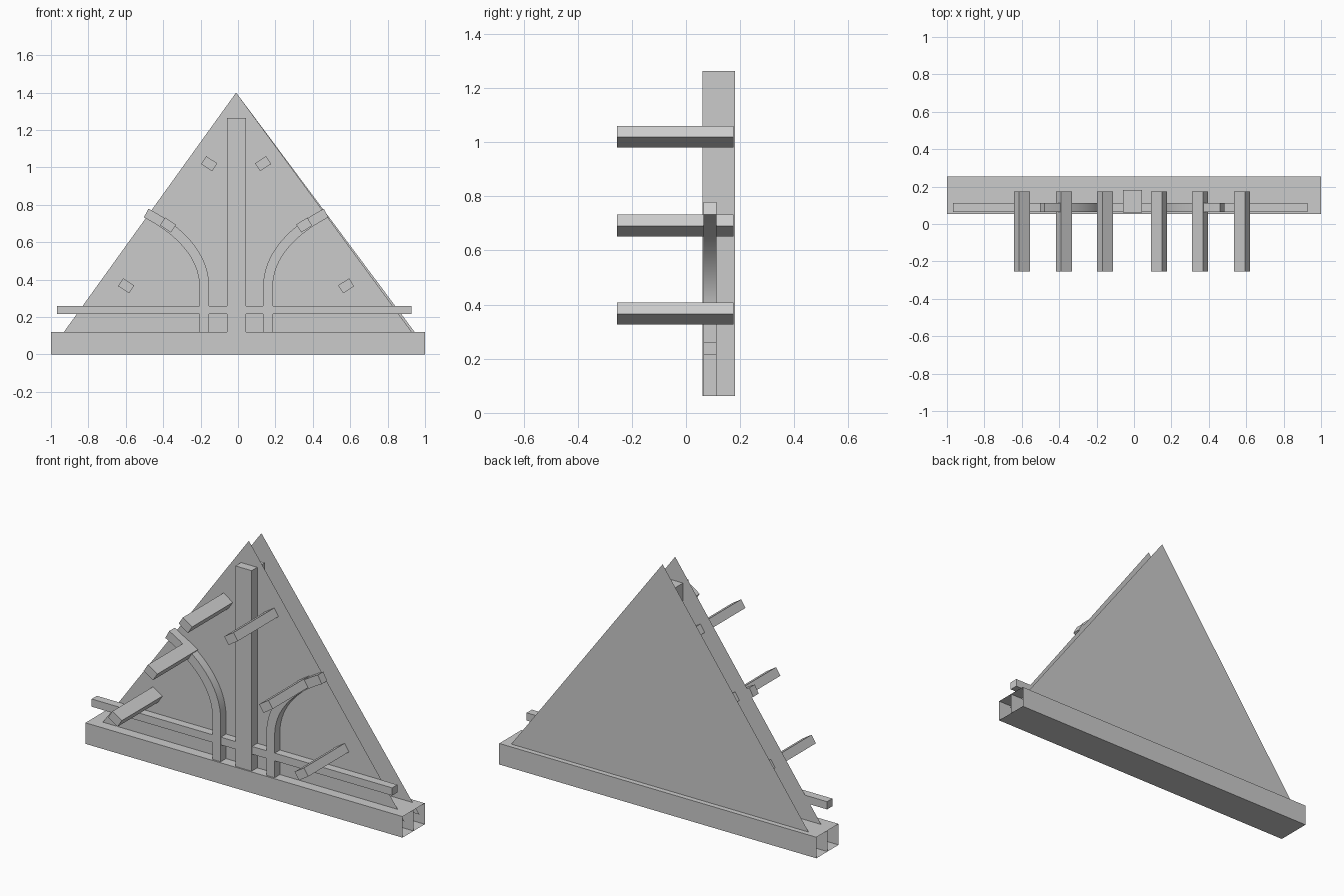
import bpy, bmesh, math
from mathutils import Vector, Matrix
from mathutils.geometry import interpolate_bezier

if "Cube" in bpy.data.objects:
    bpy.data.objects.remove(bpy.data.objects["Cube"])

CX = -0.01  # symmetry line of the truss parts


def add_object(name, bm):
    bmesh.ops.recalc_face_normals(bm, faces=bm.faces[:])
    me = bpy.data.meshes.new(name)
    bm.to_mesh(me)
    bm.free()
    ob = bpy.data.objects.new(name, me)
    bpy.context.collection.objects.link(ob)
    return ob


def box(name, center, size, angle=0.0):
    bm = bmesh.new()
    bmesh.ops.create_cube(bm, size=1, matrix=Matrix.Translation(center)
                          @ Matrix.Rotation(angle, 4, 'Y') @ Matrix.Diagonal((*size, 1)))
    return add_object(name, bm)


def panel(name, y, pts):
    bm = bmesh.new()
    bm.faces.new([bm.verts.new((x, y, z)) for x, z in pts])
    return add_object(name, bm)


# Hollow base beam: thin walls, open ends, one middle web
bm = bmesh.new()
Y0, Y1, H = 0.054, 0.254, 0.12
bmesh.ops.create_cube(bm, size=1, matrix=Matrix.Translation((0, (Y0 + Y1) / 2, H / 2))
                      @ Matrix.Diagonal((2, Y1 - Y0, H, 1)))
ends = [f for f in bm.faces if abs(f.normal.x) > 0.9]
bmesh.ops.delete(bm, geom=ends, context='FACES_ONLY')
add_object("base_beam", bm)
panel("base_beam_web", (Y0 + Y1) / 2, [(-1, 0), (1, 0), (1, H), (-1, H)])

# Thin gable panels, set into the beam
panel("front_gable_panel", 0.112, [(-0.972, 0.063), (0.971, 0.063), (CX, 1.4)])
panel("rear_gable_panel", 0.225, [(-0.972, 0.063), (0.987, 0.063), (CX, 1.4)])

# Central post and horizontal tie bar
box("king_post", (-0.008, 0.121, 0.663), (0.102, 0.119, 1.2))
box("tie_bar", (-0.021, 0.0885, 0.238), (1.895, 0.047, 0.044))


# Curved braces: straight leg, then a bend out to the roof edge
def brace(name, side):
    curve = interpolate_bezier(Vector((0.17, 0.36, 0)), Vector((0.17, 0.53, 0)),
                               Vector((0.304, 0.664, 0)), Vector((0.481, 0.756, 0)), 17)
    path = [Vector((0.17, 0.063, 0))] + curve
    bm = bmesh.new()
    rings = []
    for i, p in enumerate(path):
        t = (path[min(i + 1, len(path) - 1)] - path[max(i - 1, 0)]).normalized()
        n = Vector((-t.y, t.x, 0)) * 0.026
        a, b = p + n, p - n
        rings.append([bm.verts.new((CX + side * q.x, y, q.y))
                      for q, y in ((a, 0.064), (b, 0.064), (b, 0.113), (a, 0.113))])
    for r, s in zip(rings, rings[1:]):
        for k in range(4):
            bm.faces.new((r[k], r[(k + 1) % 4], s[(k + 1) % 4], s[k]))
    bm.faces.new(rings[0])
    bm.faces.new(rings[-1])
    ob = add_object(name, bm)
    bpy.context.view_layer.objects.active = ob
    ob.select_set(True)
    bpy.ops.object.shade_smooth_by_angle(angle=math.radians(30))
    ob.select_set(False)


# Mirrored parts: braces and the three purlins on each slope
for side, label in ((-1, "left"), (1, "right")):
    brace("curved_brace_" + label, side)
    for i, (x, z) in enumerate(((0.144, 1.02), (0.364, 0.692), (0.588, 0.367))):
        box(f"purlin_{label}_{i + 1}", (CX + side * x, -0.0395, z),
            (0.07, 0.429, 0.05), -side * math.radians(33))
